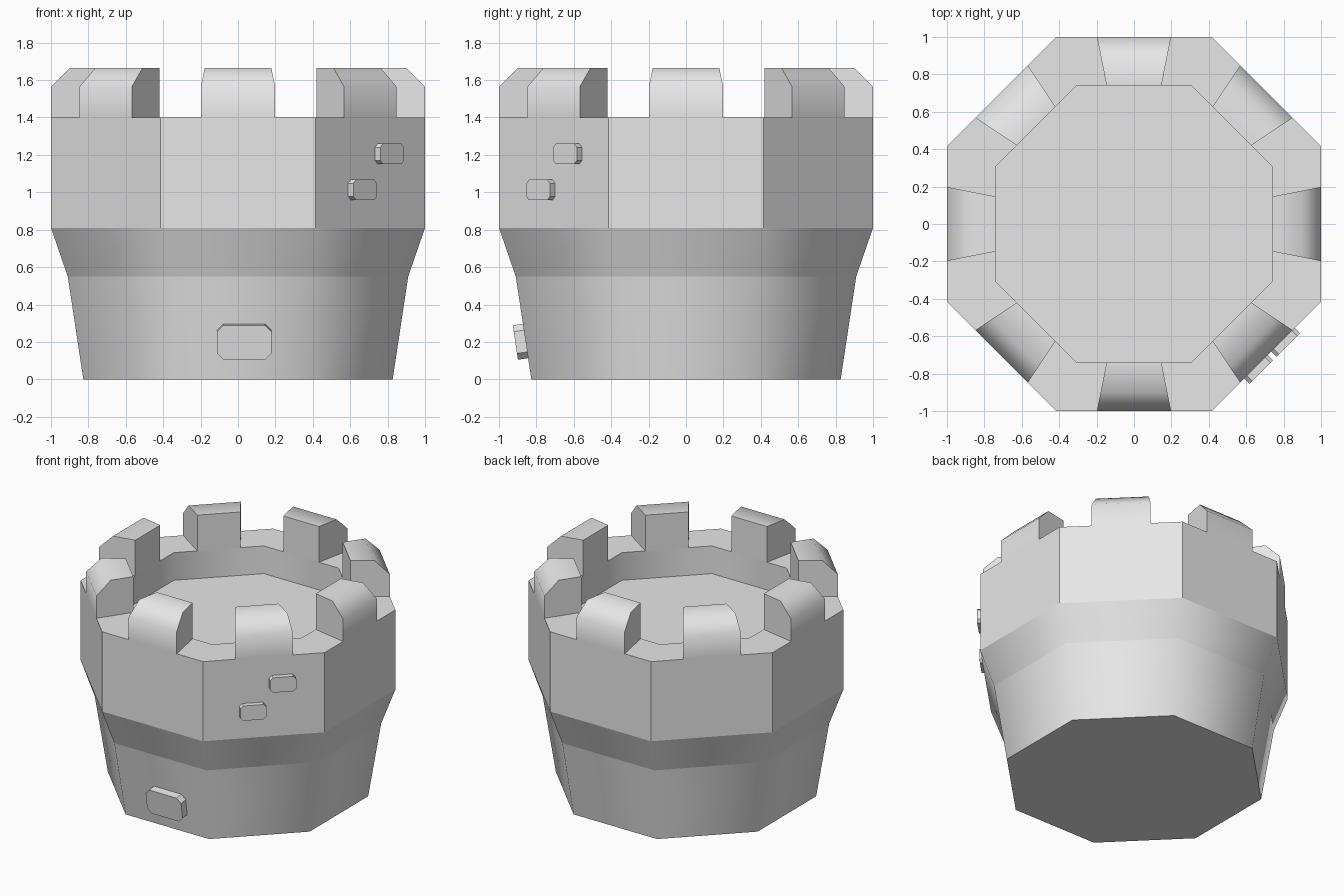
import bpy, bmesh, math
from mathutils import Matrix, Vector

if "Cube" in bpy.data.objects:
    bpy.data.objects.remove(bpy.data.objects["Cube"])

stone = bpy.data.materials.new("light grey stone")
stone.diffuse_color = (0.8, 0.8, 0.8, 1)
stone.use_nodes = True
stone.node_tree.nodes["Principled BSDF"].inputs["Base Color"].default_value = stone.diffuse_color

SIDES = 8
T = math.tan(math.pi / SIDES)   # half side length per unit of apothem


def finish(name, bm):
    bmesh.ops.recalc_face_normals(bm, faces=bm.faces)
    me = bpy.data.meshes.new(name)
    bm.to_mesh(me)
    bm.free()
    me.materials.append(stone)
    ob = bpy.data.objects.new(name, me)
    bpy.context.collection.objects.link(ob)
    return ob


# Tower body: octagonal rings (apothem, z) from the foot over the rim to the floor
bm = bmesh.new()
profile = [(0.827, 0), (0.91, 0.55), (1, 0.81), (1, 1.4), (0.74, 1.4), (0.74, 1.195)]
rings = []
for r, z in profile:
    R = r * math.hypot(1, T)
    rings.append([bm.verts.new((R * math.cos((i + 0.5) * math.tau / SIDES),
                                R * math.sin((i + 0.5) * math.tau / SIDES), z))
                  for i in range(SIDES)])
bm.faces.new(rings[0])
bm.faces.new(rings[-1])
for band, (a, b) in enumerate(zip(rings, rings[1:])):
    for i in range(SIDES):
        j = (i + 1) % SIDES
        f = bm.faces.new((a[i], a[j], b[j], b[i]))
        f.smooth = band in (0, 1, 4)   # battered base and inner wall are smooth
for e in bm.edges:
    if abs(e.verts[0].co.z - e.verts[1].co.z) < 1e-4:
        e.smooth = False               # every horizontal edge stays crisp
finish("tower_body", bm)

# Battlements: one chamfered, wedge-shaped block at the middle of each side
section = [(1, 1.4), (1, 1.565), (0.9, 1.665), (0.74, 1.665), (0.74, 1.4)]
for k in range(SIDES):
    bm = bmesh.new()
    ends = [[bm.verts.new((s * 0.198 * r, -r, z)) for r, z in section] for s in (-1, 1)]
    for end in ends:
        bm.faces.new(end)
    n = len(section)
    for i in range(n):
        if i == n - 1:
            continue                   # open underside sits on the rim
        f = bm.faces.new((ends[0][i], ends[0][i + 1], ends[1][i + 1], ends[1][i]))
        f.smooth = i < 3
    for e in bm.edges:
        if len(e.link_faces) == 2 and not all(f.smooth for f in e.link_faces):
            e.smooth = False
        if all(abs(v.co.y + 0.74) < 1e-4 for v in e.verts):
            e.smooth = False
    bmesh.ops.rotate(bm, verts=bm.verts, matrix=Matrix.Rotation(k * math.tau / SIDES, 3, 'Z'))
    finish(f"battlement_{k + 1}", bm)


# Raised stones: cut-corner plates whose outer face points along local -y
def raised_stone(name, w, h, cut, depth, matrix):
    bm = bmesh.new()
    a, b = w / 2, h / 2
    pts = [(-a + cut, -b), (a - cut, -b), (a, -b + cut), (a, b - cut),
           (a - cut, b), (-a + cut, b), (-a, b - cut), (-a, -b + cut)]
    f = bm.faces.new([bm.verts.new((x, 0.03, z)) for x, z in pts])
    out = bmesh.ops.extrude_face_region(bm, geom=[f])["geom"]
    verts = [v for v in out if isinstance(v, bmesh.types.BMVert)]
    bmesh.ops.translate(bm, verts=verts, vec=Vector((0, -depth - 0.03, 0)))
    bmesh.ops.transform(bm, verts=bm.verts, matrix=matrix)
    finish(name, bm)


tilt = math.atan2(0.083, 0.55)
raised_stone("base_stone", 0.29, 0.186, 0.034, 0.055,
             Matrix.Translation((0.033, -0.858, 0.205)) @ Matrix.Rotation(tilt, 4, 'X'))
turn = Matrix.Rotation(math.pi / 4, 4, 'Z')
for name, t, z in (("upper_wall_stone", 0.125, 1.205), ("lower_wall_stone", -0.078, 1.013)):
    raised_stone(name, 0.178, 0.11, 0.02, 0.04, turn @ Matrix.Translation((t, -1, z)))
